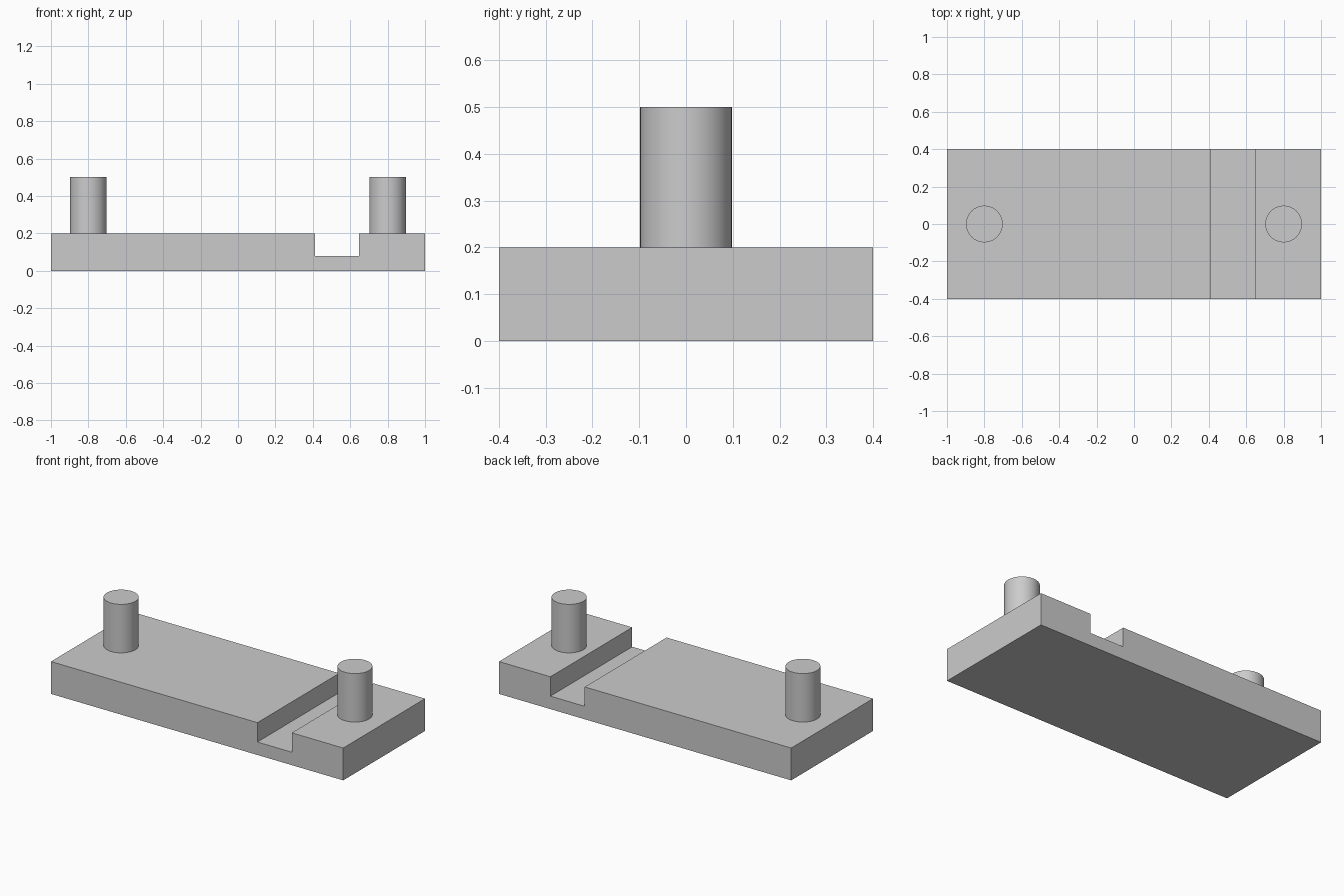
import bpy
import bmesh
import math

cube = bpy.data.objects.get("Cube")
if cube:
    bpy.data.objects.remove(cube, do_unlink=True)

# Single grey material
GREY = (0.6, 0.6, 0.6, 1.0)
grey = bpy.data.materials.new("plain grey")
grey.use_nodes = True
grey.diffuse_color = GREY
grey.node_tree.nodes["Principled BSDF"].inputs["Base Color"].default_value = GREY

LENGTH, WIDTH, HEIGHT = 2.0, 0.8, 0.2
GROOVE_START, GROOVE_END, GROOVE_FLOOR = 0.413, 0.648, 0.08
PEG_X, PEG_RADIUS, PEG_TOP = 0.8, 0.098, 0.5


def make_base():
    """Extrude the side profile, including the groove, across the width."""
    half = LENGTH / 2
    profile = [(-half, 0), (half, 0), (half, HEIGHT),
               (GROOVE_END, HEIGHT), (GROOVE_END, GROOVE_FLOOR),
               (GROOVE_START, GROOVE_FLOOR), (GROOVE_START, HEIGHT),
               (-half, HEIGHT)]
    bm = bmesh.new()
    face = bm.faces.new([bm.verts.new((x, -WIDTH / 2, z)) for x, z in profile])
    result = bmesh.ops.extrude_face_region(bm, geom=[face])
    verts = [g for g in result["geom"] if isinstance(g, bmesh.types.BMVert)]
    bmesh.ops.translate(bm, verts=verts, vec=(0, WIDTH, 0))
    bmesh.ops.recalc_face_normals(bm, faces=bm.faces)
    mesh = bpy.data.meshes.new("grooved_base")
    bm.to_mesh(mesh)
    bm.free()
    mesh.materials.append(grey)
    base = bpy.data.objects.new("grooved_base", mesh)
    bpy.context.collection.objects.link(base)


def make_peg(name, x):
    """Upright round peg standing on the base."""
    bpy.ops.mesh.primitive_cylinder_add(
        vertices=64, radius=PEG_RADIUS, depth=PEG_TOP - HEIGHT,
        location=(x, 0, (PEG_TOP + HEIGHT) / 2))
    peg = bpy.context.object
    peg.name = name
    peg.data.materials.append(grey)
    bpy.ops.object.shade_smooth_by_angle(angle=math.radians(30))


make_base()
make_peg("left_peg", PEG_X)
make_peg("right_peg", -PEG_X)
